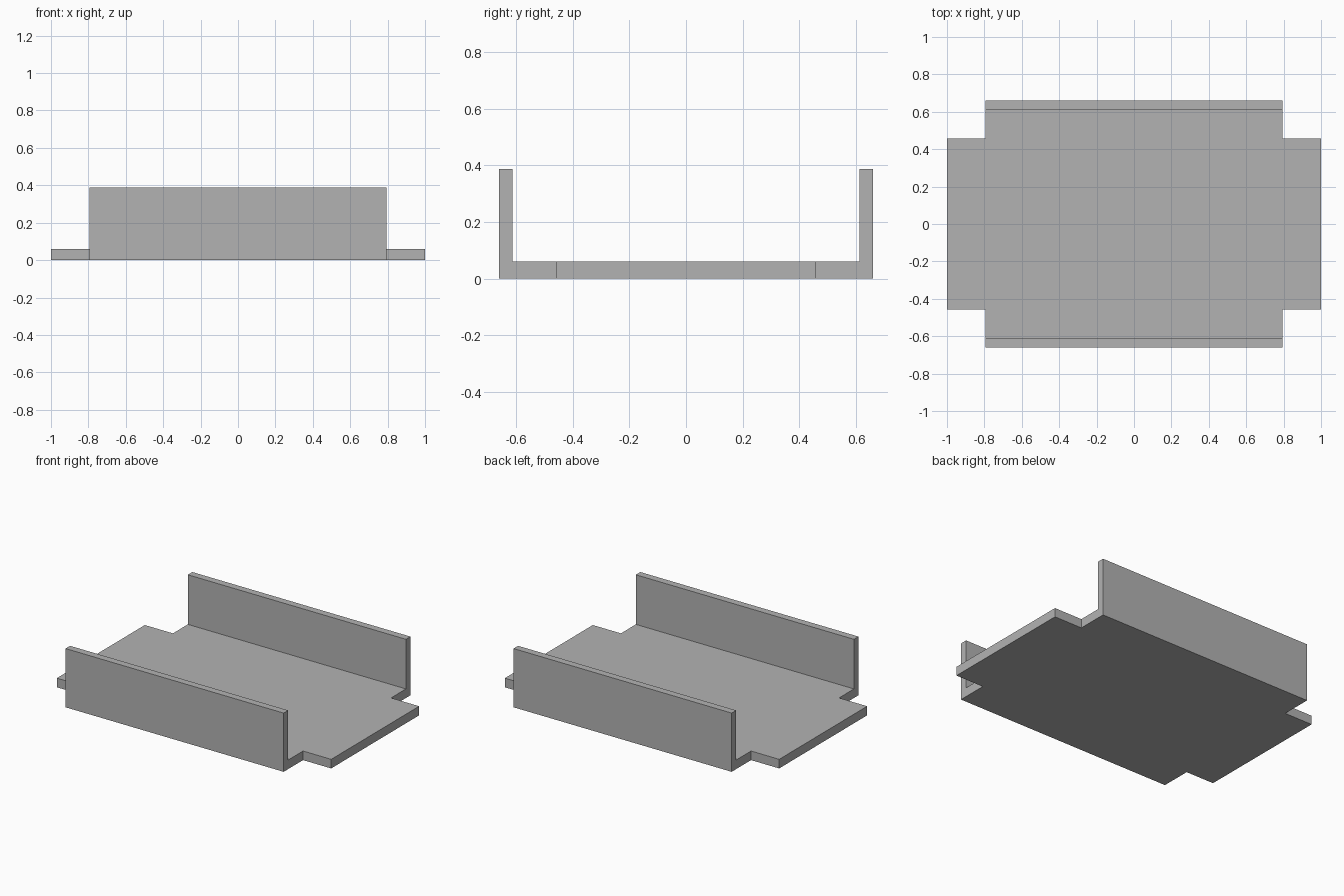
import bpy
import bmesh

cube = bpy.data.objects.get("Cube")
if cube:
    bpy.data.objects.remove(cube, do_unlink=True)

# Main dimensions
END_X, WALL_X = 1.0, 0.795
OUTER_Y, INNER_Y, TAB_Y = 0.66, 0.613, 0.458
FLOOR_Z, WALL_Z = 0.06, 0.387

grey = bpy.data.materials.new("plain grey")
grey.use_nodes = True
colour = (0.45, 0.45, 0.45, 1)
grey.diffuse_color = colour
grey.node_tree.nodes["Principled BSDF"].inputs["Base Color"].default_value = colour


def extrude_up(bm, faces, height):
    """Raise a group of faces and return the new top faces."""
    made = bmesh.ops.extrude_face_region(bm, geom=faces)["geom"]
    verts = [g for g in made if isinstance(g, bmesh.types.BMVert)]
    bmesh.ops.translate(bm, verts=verts, vec=(0, 0, height))
    return [g for g in made if isinstance(g, bmesh.types.BMFace)]


bm = bmesh.new()
xs = [-END_X, -WALL_X, WALL_X, END_X]
ys = [-OUTER_Y, -INNER_Y, -TAB_Y, TAB_Y, INNER_Y, OUTER_Y]

# Floor outline with notched corners
for x0, x1 in zip(xs, xs[1:]):
    for y0, y1 in zip(ys, ys[1:]):
        is_end = abs(x0 + x1) > WALL_X
        is_side = abs(y0 + y1) > TAB_Y
        if not (is_end and is_side):
            corners = ((x0, y0), (x1, y0), (x1, y1), (x0, y1))
            bm.faces.new([bm.verts.new((x, y, 0)) for x, y in corners])
bmesh.ops.remove_doubles(bm, verts=bm.verts, dist=0.0001)

# Floor thickness, then the two long side walls
top = extrude_up(bm, bm.faces[:], FLOOR_Z)
walls = [f for f in top if abs(f.calc_center_median().y) > INNER_Y]
extrude_up(bm, walls, WALL_Z - FLOOR_Z)

# Merge flat regions into single faces
bmesh.ops.recalc_face_normals(bm, faces=bm.faces)
bmesh.ops.dissolve_limit(bm, angle_limit=0.01, verts=bm.verts, edges=bm.edges)

mesh = bpy.data.meshes.new("channel_tray")
bm.to_mesh(mesh)
bm.free()
mesh.materials.append(grey)
tray = bpy.data.objects.new("channel_tray", mesh)
bpy.context.collection.objects.link(tray)
